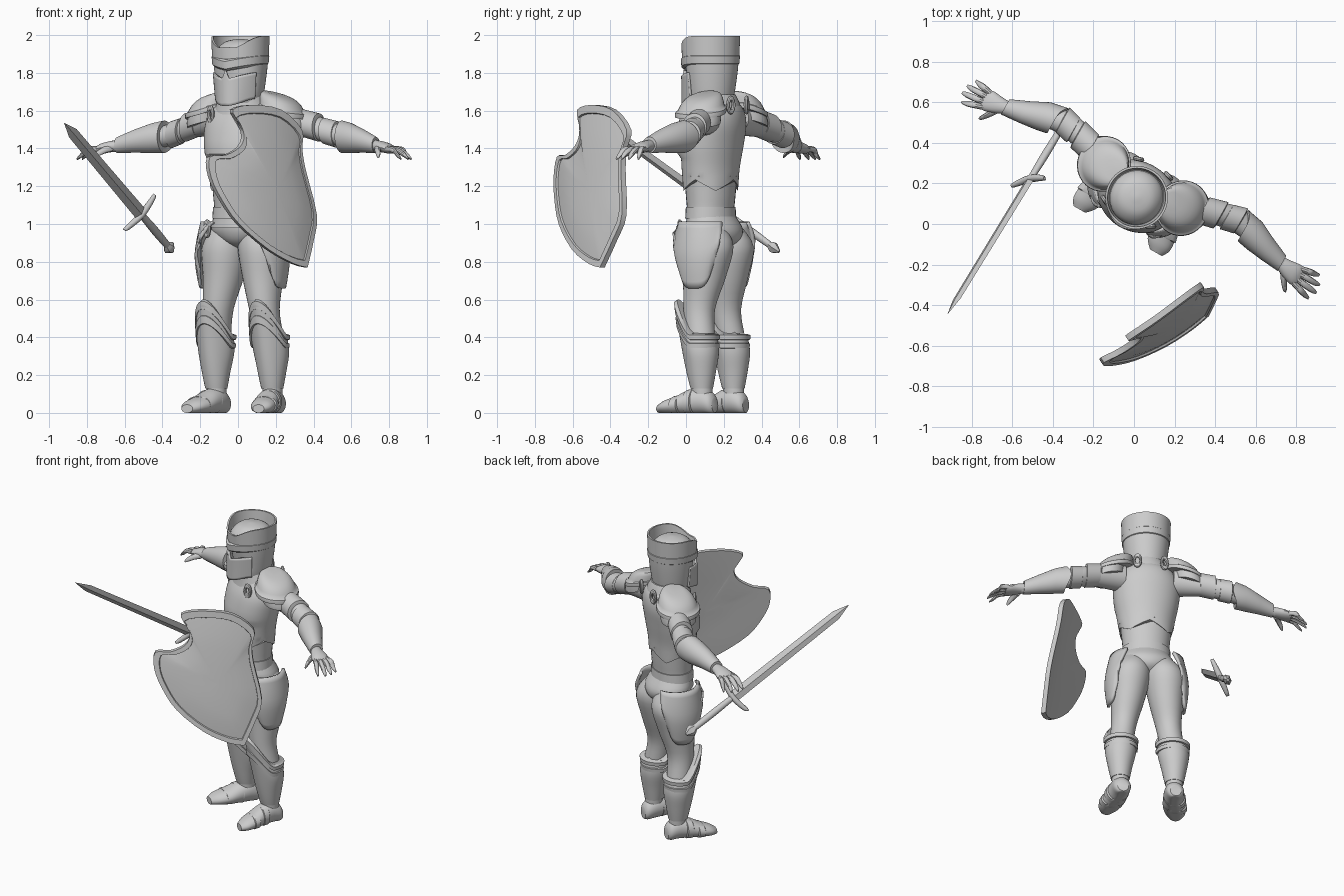
import bpy, bmesh, math
from mathutils import Matrix, Vector

if "Cube" in bpy.data.objects:
    bpy.data.objects.remove(bpy.data.objects["Cube"])

steel = bpy.data.materials.new("grey_steel")
steel.use_nodes = True
GREY = (0.6, 0.6, 0.6, 1)
steel.diffuse_color = GREY
steel.node_tree.nodes["Principled BSDF"].inputs["Base Color"].default_value = GREY

# The figure is turned a little about the vertical axis
BODY = Matrix.Translation((0.035, 0.17, 0)) @ Matrix.Rotation(math.radians(-29.5), 4, 'Z')
WORLD = Matrix.Identity(4)


def finish(name, bm, frame=BODY, side=1, angle=35):
    bm.transform(frame @ Matrix.Diagonal((side, 1, 1, 1)))
    bmesh.ops.recalc_face_normals(bm, faces=bm.faces)
    me = bpy.data.meshes.new(name)
    bm.to_mesh(me)
    bm.free()
    ob = bpy.data.objects.new(name, me)
    bpy.context.collection.objects.link(ob)
    me.materials.append(steel)
    bpy.ops.object.select_all(action='DESELECT')
    ob.select_set(True)
    bpy.context.view_layer.objects.active = ob
    bpy.ops.object.shade_smooth_by_angle(angle=math.radians(angle))
    return ob


def spline(rings, steps):
    """Smoothly interpolate between ring descriptions."""
    out = []
    for i in range(len(rings) - 1):
        a, b = rings[max(i - 1, 0)], rings[i]
        c, d = rings[i + 1], rings[min(i + 2, len(rings) - 1)]
        for k in range(steps):
            t = k / steps
            out.append([q + .5 * t * (r - p + t * (2*p - 5*q + 4*r - s + t * (3*(q - r) + s - p)))
                        for p, q, r, s in zip(a, b, c, d)])
    return out + [list(rings[-1])]


def bridge(bm, loops, cap=True):
    n = len(loops[0])
    for lo, hi in zip(loops, loops[1:]):
        for i in range(n):
            j = (i + 1) % n
            bm.faces.new((lo[i], lo[j], hi[j], hi[i]))
    if cap:
        bm.faces.new(loops[0])
        bm.faces.new(loops[-1])


def loft(name, rings, axis='Z', n=32, steps=1, side=1, warp=None, frame=BODY, angle=35, cap=True):
    """Body through elliptical rings (x, y, z, radius a, radius b)."""
    bm = bmesh.new()
    loops = []
    for x, y, z, ra, rb in spline(rings, steps):
        loop = []
        for i in range(n):
            a = math.tau * i / n
            u, v = ra * math.cos(a), rb * math.sin(a)
            off = {'X': (0, u, v), 'Y': (u, 0, v), 'Z': (u, v, 0)}[axis]
            p = Vector((x, y, z)) + Vector(off)
            loop.append(bm.verts.new(warp(p, a) if warp else p))
        loops.append(loop)
    bridge(bm, loops, cap)
    return finish(name, bm, frame, side, angle)


def plate(name, point, cols, rows, thick, side=1):
    """Curved sheet from point(s, t) with s, t in 0..1."""
    bm = bmesh.new()
    grid = [[bm.verts.new(point(i / cols, j / rows)) for j in range(rows + 1)] for i in range(cols + 1)]
    for i in range(cols):
        for j in range(rows):
            bm.faces.new((grid[i][j], grid[i + 1][j], grid[i + 1][j + 1], grid[i][j + 1]))
    sheet = finish(name, bm, BODY, side)
    solid = sheet.modifiers.new("thickness", 'SOLIDIFY')
    solid.thickness, solid.offset = thick, 0


def front(a):
    return max(0, -math.sin(a))


# Helmet: shell with recessed face, open crown dipping at the brow, inner cap, brow and visor
HY = -.045


def face_warp(p, a):
    if p.z > 1.72:
        p.y += .022 * front(a) ** 2
    return p


def rim_warp(p, a):
    f = front(a)
    p.z -= (.08 * f ** 3 - .02 * f ** 24) * max(0, (p.z - 1.87) / .13)
    return p


def brow_warp(p, a):
    f = front(a)
    p.z += .2 * abs(p.x) - .015 if f else .015
    p.y -= .01 * f ** 9
    return p


def visor_point(s, t):
    a = math.radians(-155 + 130 * s)
    f = front(a)
    r = .127 + .012 * t + .03 * f ** 6 * (1 - .4 * t)
    x = r * math.cos(a)
    low = 1.665 - .04 * f ** 4
    high = 1.765 + .3 * abs(x) + .05 * max(0, 1 - abs(x) / .018)
    return Vector((x, HY + r * math.sin(a), low + t * (high - low)))


loft("helmet", [(0, HY, 1.64, .113, .118), (0, HY, 1.7, .125, .129), (0, HY, 1.8, .139, .143),
                (0, HY, 1.88, .147, .15)], n=48, steps=4, warp=face_warp)
loft("helmet_rim", [(0, HY, 1.868, .145, .148), (0, HY, 1.87, .149, .152), (0, HY, 1.995, .154, .156),
                    (0, HY, 1.995, .143, .145), (0, HY, 1.87, .13, .134)], n=64, warp=rim_warp, cap=False)
loft("skull_cap", [(0, HY, 1.86, .134, .138), (0, HY, 1.92, .124, .128),
                   (0, HY, 1.965, .08, .08), (0, HY, 1.98, .01, .01)], steps=4)
loft("brow_band", [(0, HY, 1.825, .134, .138), (0, HY, 1.835, .148, .153), (0, HY, 1.875, .152, .156),
                   (0, HY, 1.885, .14, .144)], n=64, warp=brow_warp)
plate("visor", visor_point, 52, 10, .014)

# Torso
loft("neck", [(0, -.02, 1.55, .09, .09), (0, -.03, 1.7, .09, .09)])
loft("gorget", [(0, -.02, 1.58, .16, .14), (0, -.02, 1.64, .14, .13), (0, -.03, 1.685, .118, .12),
                (0, -.03, 1.685, .1, .1)])


def chest_warp(p, a):
    if p.z < 1.25:
        p.z += .06 * abs((a / math.tau * 8) % 2 - 1) - .025
    if p.z > 1.36:
        p.y -= .022 * front(a) ** .5 * max(0, 1 - max(0, p.z - 1.42) * 5)
    return p


loft("breastplate", [(0, -.045, 1.2, .166, .138), (0, -.045, 1.3, .18, .145), (0, -.035, 1.42, .202, .153),
                     (0, -.02, 1.53, .207, .152), (0, -.01, 1.61, .17, .13), (0, -.02, 1.66, .1, .1)],
     n=64, steps=5, warp=chest_warp, angle=25)
loft("abdomen", [(0, -.04, .98, .165, .13), (0, -.045, 1.06, .145, .118), (0, -.045, 1.15, .15, .125),
                 (0, -.045, 1.27, .163, .134)], steps=4)
loft("belt", [(0, -.045, 1.03, .145, .115), (0, -.045, 1.03, .155, .128),
              (0, -.045, 1.09, .151, .125), (0, -.045, 1.09, .14, .115)])
loft("pelvis", [(0, -.01, .87, .03, .06), (0, -.01, .91, .12, .12), (0, -.02, .97, .175, .14),
                (0, -.04, 1.04, .15, .122)], steps=4)


# Oval strap buckles
def buckle(name, loc, turn, side):
    bpy.ops.mesh.primitive_torus_add(major_segments=20, minor_segments=8, major_radius=.025, minor_radius=.011)
    torus = bpy.context.object
    bm = bmesh.new()
    bm.from_mesh(torus.data)
    bpy.data.objects.remove(torus)
    bm.transform(Matrix.Translation(loc) @ Matrix.Rotation(turn, 4, 'Z')
                 @ Matrix.Diagonal((.8, 1, 1.4, 1)) @ Matrix.Rotation(math.pi / 2, 4, 'X'))
    finish(name, bm, BODY, side)


def greave_lift(p, a):
    f = front(a)
    k = min(1, max(0, (p.z - .16) / .26))
    p.z += .185 * k * f ** 1.6
    p.y -= .04 * k * f ** 3
    return p


def cuff_flare(p, a):
    if p.x < .56:
        p.x -= .03 * max(0, math.cos(a)) ** 3
    return p


def pauldron_tilt(p, a):
    p.z -= .25 * (p.x - .2) + 1.6 * max(0, abs(p.y - .02) - .06) ** 2
    return p


def hip_point(s, t):
    a = math.radians(45 + 25 * t - (85 + 75 * t) * s)
    low = .66 + .2 * abs(2 * s - .95) ** 4
    r = .138 + .018 * math.sin(math.pi * t) - .025 * max(0, t - .5)
    return Vector((.098 + r * math.cos(a), -.025 + 1.06 * r * math.sin(a), low + t * (1.01 - low)))


def flat(p, a):
    return Vector((p.x, p.y, max(p.z, 0)))


for side, tag in ((1, "left_"), (-1, "right_")):
    for part, loc, turn in (("chest_buckle", (.13, -.135, 1.58), .5), ("back_buckle", (.085, .125, 1.63), -.3),
                            ("hip_buckle", (.14, -.155, .975), .5)):
        buckle(tag + part, loc, turn, side)

    # Legs
    loft(tag + "thigh", [(.085, -.015, .99, .08, .095), (.109, -.002, .88, .127, .14), (.12, -.015, .72, .107, .116),
                         (.14, -.035, .55, .08, .085), (.158, -.02, .42, .075, .08)], steps=4, side=side)
    loft(tag + "greave", [(.17, -.003, .13, .058, .06), (.17, -.008, .22, .076, .081), (.167, -.012, .32, .096, .098),
                          (.162, -.027, .4, .097, .102)], n=48, steps=4, side=side, warp=greave_lift)
    for k in range(2):
        z, r = .355 + .045 * k, .098 + .003 * k
        loft(tag + "knee_band", [(.163, -.02, z - .015, r - .01, r - .01), (.163, -.02, z - .012, r + .006, r + .006),
                                 (.163, -.02, z + .012, r + .008, r + .008),
                                 (.163, -.02, z + .018, r - .01, r - .01)], n=48, side=side, warp=greave_lift)

    # Feet with overlapping lames, soles flattened on the ground
    loft(tag + "ankle", [(.17, .0, .05, .05, .055), (.17, -.002, .15, .054, .056)], side=side)
    loft(tag + "foot", [(.166, .075, .04, .035, .038), (.167, .055, .05, .053, .058), (.17, .0, .065, .062, .07),
                        (.181, -.07, .058, .069, .064), (.196, -.135, .042, .073, .048),
                        (.21, -.195, .032, .062, .036), (.217, -.235, .022, .034, .022)],
         'Y', steps=4, side=side, warp=flat)
    for x, y, z, w, h in ((.179, -.055, .06, .071, .069), (.194, -.125, .044, .076, .052)):
        loft(tag + "foot_lame", [(x, y + .02, z, w - .01, h - .008), (x, y + .015, z, w, h),
                                 (x + .008, y - .02, z - .003, w, h - .004), (x + .009, y - .024, z, w - .01, h - .01)],
             'Y', side=side, warp=flat)

    plate(tag + "hip_plate", hip_point, 18, 10, .018, side)

    # Shoulder armour
    loft(tag + "pauldron", [(.165, .02, 1.685, .05, .05), (.185, .02, 1.678, .085, .085), (.205, .02, 1.655, .108, .11),
                            (.218, .02, 1.622, .118, .126), (.221, .02, 1.617, .129, .137), (.223, .02, 1.592, .129, .137),
                            (.223, .02, 1.592, .108, .115)], steps=2, side=side, warp=pauldron_tilt)
    loft(tag + "pauldron_lame", [(.24, .03, 1.62, .09, .11), (.252, .033, 1.57, .1, .115),
                                 (.252, .033, 1.545, .098, .112), (.25, .035, 1.545, .08, .09)],
         side=side, warp=pauldron_tilt)

    # Arms: sleeve, upper plates, flared forearm guard
    loft(tag + "arm", [(.15, .01, 1.56, .09, .09), (.25, .04, 1.55, .078, .085), (.36, .075, 1.52, .062, .066),
                       (.46, .1, 1.485, .062, .062), (.56, .09, 1.46, .055, .055), (.8, .02, 1.41, .03, .03)],
         'X', steps=4, side=side)
    for x, y, z, r, h in ((.36, .074, 1.522, .073, .045), (.47, .101, 1.482, .069, .035)):
        loft(tag + "arm_plate", [(x - h - .004, y - h * .33, z + h * .33, r - .012, r - .012),
                                 (x - h, y - h * .3, z + h * .3, r, r), (x + h, y + h * .2, z - h * .25, r + .002, r + .002),
                                 (x + h + .004, y + h * .2, z - h * .25, r - .012, r - .012)], 'X', side=side)
    loft(tag + "forearm_guard", [(.54, .093, 1.462, .055, .055), (.54, .093, 1.462, .08, .086), (.6, .078, 1.455, .077, .08),
                                 (.69, .05, 1.44, .06, .062), (.785, .025, 1.418, .043, .043),
                                 (.785, .025, 1.418, .03, .03)], 'X', side=side, warp=cuff_flare)

    # Hands
    loft(tag + "palm", [(.77, .025, 1.415, .032, .03), (.82, .015, 1.41, .044, .03), (.87, .01, 1.4, .054, .027),
                        (.9, .008, 1.39, .048, .018)], 'X', n=16, steps=3, side=side)
    for k in range(4):
        y0, y1 = -.03 + .026 * k, -.06 + .042 * k
        tip = (.985, 1.005, 1.0, .975)[k]
        loft(tag + "finger", [(.88, y0, 1.398, .015, .016), (.93, (y0 + y1) / 2, 1.392, .016, .016),
                              (tip - .025, y1 * .9, 1.366, .0135, .0135), (tip, y1, 1.345, .006, .006)],
             'X', n=10, steps=3, side=side)
    loft(tag + "thumb", [(.815, -.01, 1.4, .022, .02), (.835, -.045, 1.388, .018, .017),
                         (.855, -.075, 1.37, .014, .014), (.865, -.092, 1.355, .006, .006)],
         'Y', n=10, steps=3, side=side)

# Shield: leaning, bowed plate with a scooped corner and raised border
corners = [(.064, .77), (-.03, .79), (-.19, .865), (-.36, 1.0), (-.45, 1.13), (-.5, 1.25), (-.495, 1.355),
           (-.4, 1.365), (-.31, 1.41), (-.28, 1.47), (-.3, 1.54), (-.335, 1.605), (-.21, 1.63), (-.02, 1.605),
           (.115, 1.5), (.105, 1.4), (.115, 1.29), (.168, 1.05), (.13, .92)]
outline = spline(corners + corners[:1], 3)[:-1]
across, outward = Vector((.84, .54, 0)), Vector((.54, -.84, 0))
cu, cz = -.1, 1.17


def shield_ring(bm, s, depth):
    ring = []
    for u, z in outline:
        u, z = cu + s * (u - cu), cz + s * (z - cz)
        lean = .425 + .17 * (1.56 - z) + .05 * (1 - ((u + .25) / .4) ** 2)
        p = across * u + outward * (lean + depth)
        ring.append(bm.verts.new((p.x, p.y, z)))
    return ring


bm = bmesh.new()
bridge(bm, [shield_ring(bm, s, d) for s, d in (
    (.02, -.02), (.25, -.02), (.5, -.022), (.75, -.025), (1, -.025), (1, .005), (.91, .005), (.9, -.005),
    (.7, .004), (.5, .008), (.25, .01), (.02, .01))])
finish("shield", bm, WORLD)

# Sword, built upright and then laid along its slanted axis
pommel_at, tip_at = Vector((-.36, .47, .87)), Vector((-.92, -.445, 1.535))
along = (tip_at - pommel_at).normalized()
cross = Vector((.16, .04, .18))
cross = (cross - along * cross.dot(along)).normalized()
SWORD = Matrix.Translation(pommel_at) @ Matrix((cross, along.cross(cross), along)).transposed().to_4x4()
loft("sword_blade", [(0, 0, .34, .036, .012), (0, 0, 1.16, .03, .009), (0, 0, 1.262, .001, .001)],
     n=4, frame=SWORD, angle=10)
loft("sword_grip", [(0, 0, 0, .018, .015), (0, 0, .17, .022, .019), (0, 0, .34, .018, .015)], n=16, steps=4, frame=SWORD)
loft("sword_pommel", [(0, 0, -.032, .01, .008), (0, 0, .005, .035, .026), (0, 0, .02, .033, .024),
                      (0, 0, .045, .016, .014)], n=6, frame=SWORD)
loft("sword_guard", [(-.125, 0, .365, .01, .006), (-.1, 0, .355, .014, .015), (0, 0, .34, .02, .018),
                     (.1, 0, .355, .014, .015), (.125, 0, .365, .01, .006)], 'X', n=12, steps=3, frame=SWORD)
